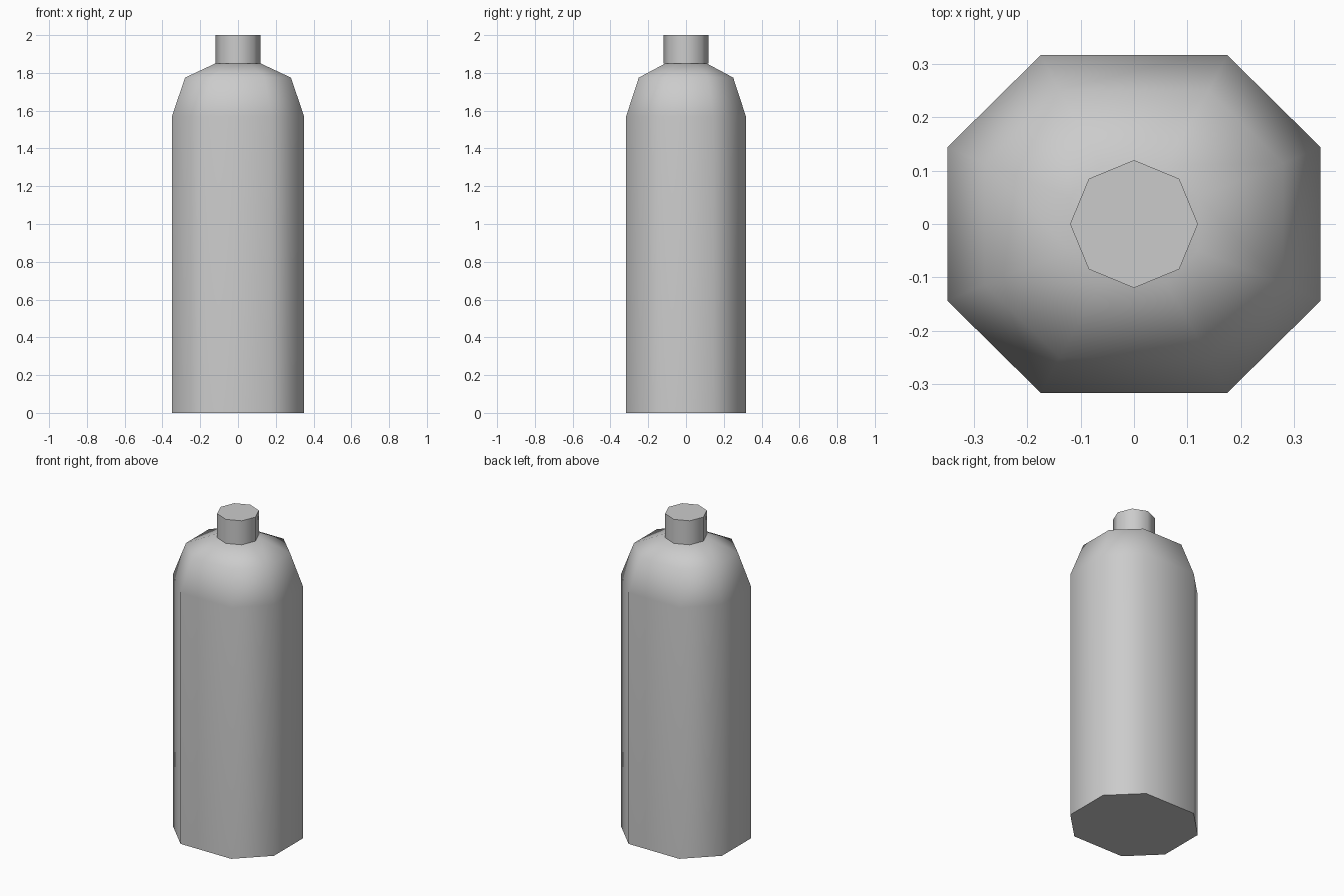
import bpy
import bmesh
import math

cube = bpy.data.objects.get("Cube")
if cube:
    bpy.data.objects.remove(cube, do_unlink=True)

grey = bpy.data.materials.new("plain_grey")
grey.use_nodes = True
GREY = (0.6, 0.6, 0.6, 1)
grey.diffuse_color = GREY
grey.node_tree.nodes["Principled BSDF"].inputs["Base Color"].default_value = GREY


def chamfered_outline(hx, hy):
    """Eight-sided outline: a rectangle with cut corners."""
    cx, cy = hx * 0.5, hy * 0.455
    return [(hx, -cy), (hx, cy), (cx, hy), (-cx, hy),
            (-hx, cy), (-hx, -cy), (-cx, -hy), (cx, -hy)]


def circle_outline(radius, sides=8):
    angles = [math.tau * i / sides for i in range(sides)]
    return [(radius * math.cos(a), radius * math.sin(a)) for a in angles]


def loft(name, sections):
    """Join stacked (outline, height) sections into a closed solid."""
    bm = bmesh.new()
    rings = [[bm.verts.new((x, y, z)) for x, y in outline] for outline, z in sections]
    for low, high in zip(rings, rings[1:]):
        n = len(low)
        for i in range(n):
            j = (i + 1) % n
            bm.faces.new((low[i], low[j], high[j], high[i]))
    bm.faces.new(rings[0][::-1])
    bm.faces.new(rings[-1])
    mesh = bpy.data.meshes.new(name)
    bm.to_mesh(mesh)
    bm.free()
    mesh.materials.append(grey)
    obj = bpy.data.objects.new(name, mesh)
    bpy.context.collection.objects.link(obj)

    # Smooth sides, sharp caps, normals favouring the large faces
    bpy.ops.object.select_all(action="DESELECT")
    obj.select_set(True)
    bpy.context.view_layer.objects.active = obj
    bpy.ops.object.shade_smooth_by_angle(angle=math.radians(60))
    weighted = obj.modifiers.new("weighted_normals", "WEIGHTED_NORMAL")
    weighted.keep_sharp = True
    return obj


# Body with sloping shoulders
loft("bottle_body", [
    (chamfered_outline(0.35, 0.317), 0),
    (chamfered_outline(0.35, 0.317), 1.57),
    (chamfered_outline(0.28, 0.25), 1.775),
    (chamfered_outline(0.12, 0.11), 1.85),
])

# Neck cap
loft("bottle_cap", [
    (circle_outline(0.12), 1.85),
    (circle_outline(0.12), 2),
])
